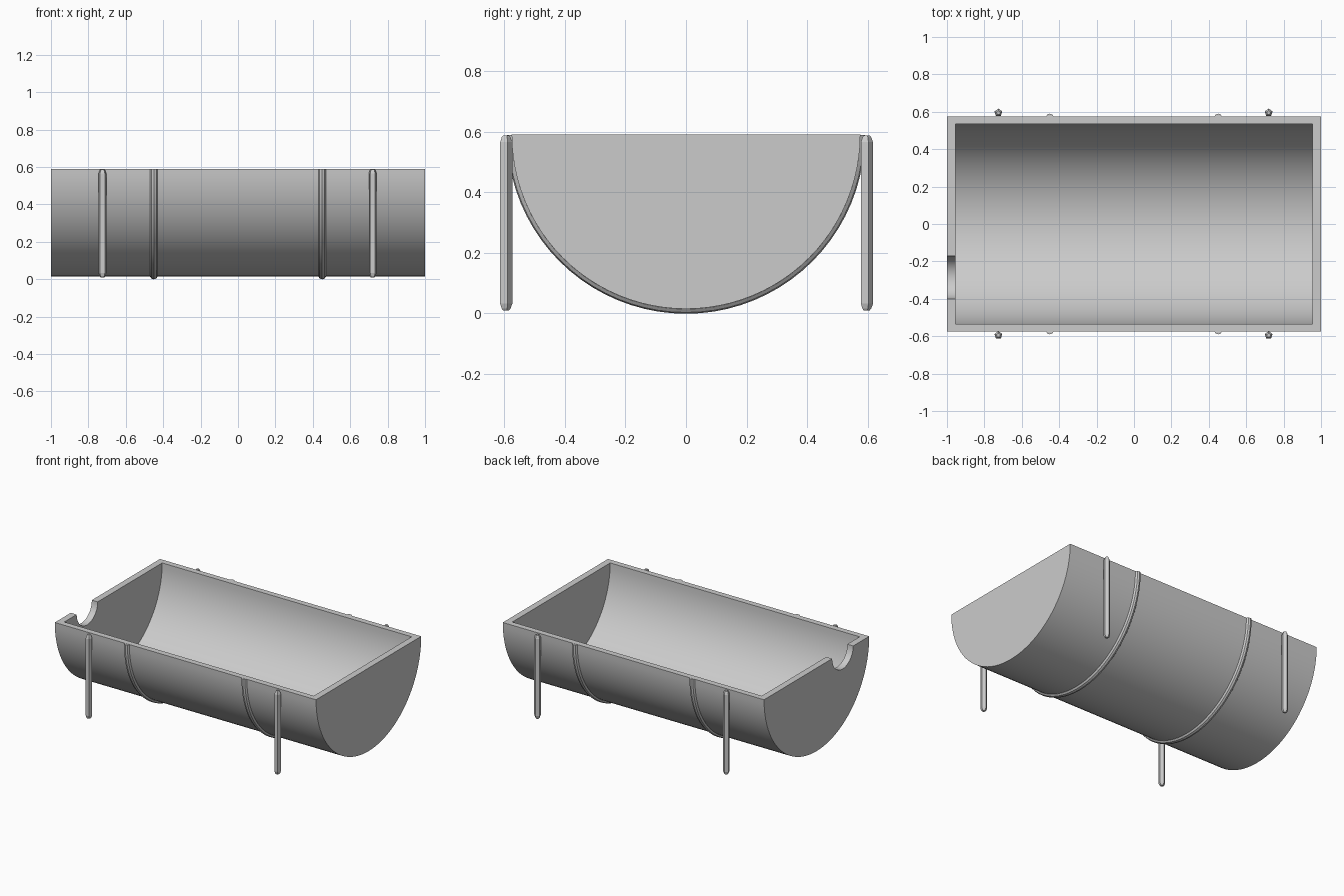
import bpy, bmesh, math
from mathutils import Vector

if "Cube" in bpy.data.objects:
    bpy.data.objects.remove(bpy.data.objects["Cube"])

RIM = 0.59          # rim height and axis of the half barrel
R_OUT, R_IN = 0.575, 0.535


def finish(bm, name, smooth=True):
    bmesh.ops.recalc_face_normals(bm, faces=bm.faces[:])
    me = bpy.data.meshes.new(name)
    bm.to_mesh(me)
    bm.free()
    ob = bpy.data.objects.new(name, me)
    bpy.context.collection.objects.link(ob)
    if smooth:
        shade(ob)
    return ob


def shade(ob):
    bpy.ops.object.select_all(action='DESELECT')
    ob.select_set(True)
    bpy.context.view_layer.objects.active = ob
    bpy.ops.object.shade_smooth_by_angle(angle=math.radians(35))


def skin(rings, name, smooth=True):
    """Join equal closed rings of points into a capped tube."""
    bm = bmesh.new()
    vs = [[bm.verts.new(p) for p in ring] for ring in rings]
    n = len(vs[0])
    for a, b in zip(vs, vs[1:]):
        for i in range(n):
            j = (i + 1) % n
            bm.faces.new((a[i], a[j], b[j], b[i]))
    bm.faces.new(vs[0])
    bm.faces.new(vs[-1])
    return finish(bm, name, smooth)


def half_barrel(name, r, x0, x1, yc=0.0, top=0.0, n=48):
    prof = [(yc + r * math.cos(math.pi + math.pi * i / n),
             RIM + r * math.sin(math.pi + math.pi * i / n)) for i in range(n + 1)]
    if top:
        prof += [(yc + r, RIM + top), (yc - r, RIM + top)]
    return skin([[(x, y, z) for y, z in prof] for x in (x0, x1)], name, False)


# Trough: half barrel, hollowed, with a round notch in the left end wall
trough = half_barrel("trough", R_OUT, -1, 1)
cutters = [half_barrel("hollow_cutter", R_IN, -0.955, 0.955, top=0.1),
           half_barrel("notch_cutter", 0.115, -1.1, -0.9, yc=-0.285, top=0.2, n=20)]
bpy.context.view_layer.objects.active = trough
for c in cutters:
    c.hide_render = True
    mod = trough.modifiers.new("cut", 'BOOLEAN')
    mod.operation, mod.solver, mod.object = 'DIFFERENCE', 'EXACT', c
    bpy.ops.object.modifier_apply(modifier=mod.name)
    bpy.data.objects.remove(c)
shade(trough)

# Rounded bands wrapped under the barrel
for side, x in (("left", -0.45), ("right", 0.45)):
    rings = []
    for i in range(41):
        a = math.pi + math.pi * i / 40
        ring = []
        for k in range(10):
            t = math.tau * k / 10
            r = 0.568 + 0.022 * math.cos(t)
            ring.append((x + 0.022 * math.sin(t), r * math.cos(a),
                         RIM - 0.001 + r * math.sin(a)))
        rings.append(ring)
    skin(rings, side + "_band")

# Five-sided legs with tapered ends
LEG = [(0.01, 0.011), (0.016, 0.016), (0.032, 0.022),
       (0.565, 0.022), (0.581, 0.016), (0.587, 0.011)]
for row, y in (("front", -0.595), ("back", 0.595)):
    for side, x in (("left", -0.725), ("right", 0.72)):
        rings = [[(x + r * math.sin(math.tau * k / 5),
                   y + r * math.cos(math.tau * k / 5), z) for k in range(5)]
                 for z, r in LEG]
        skin(rings, f"{row}_{side}_leg", False)
